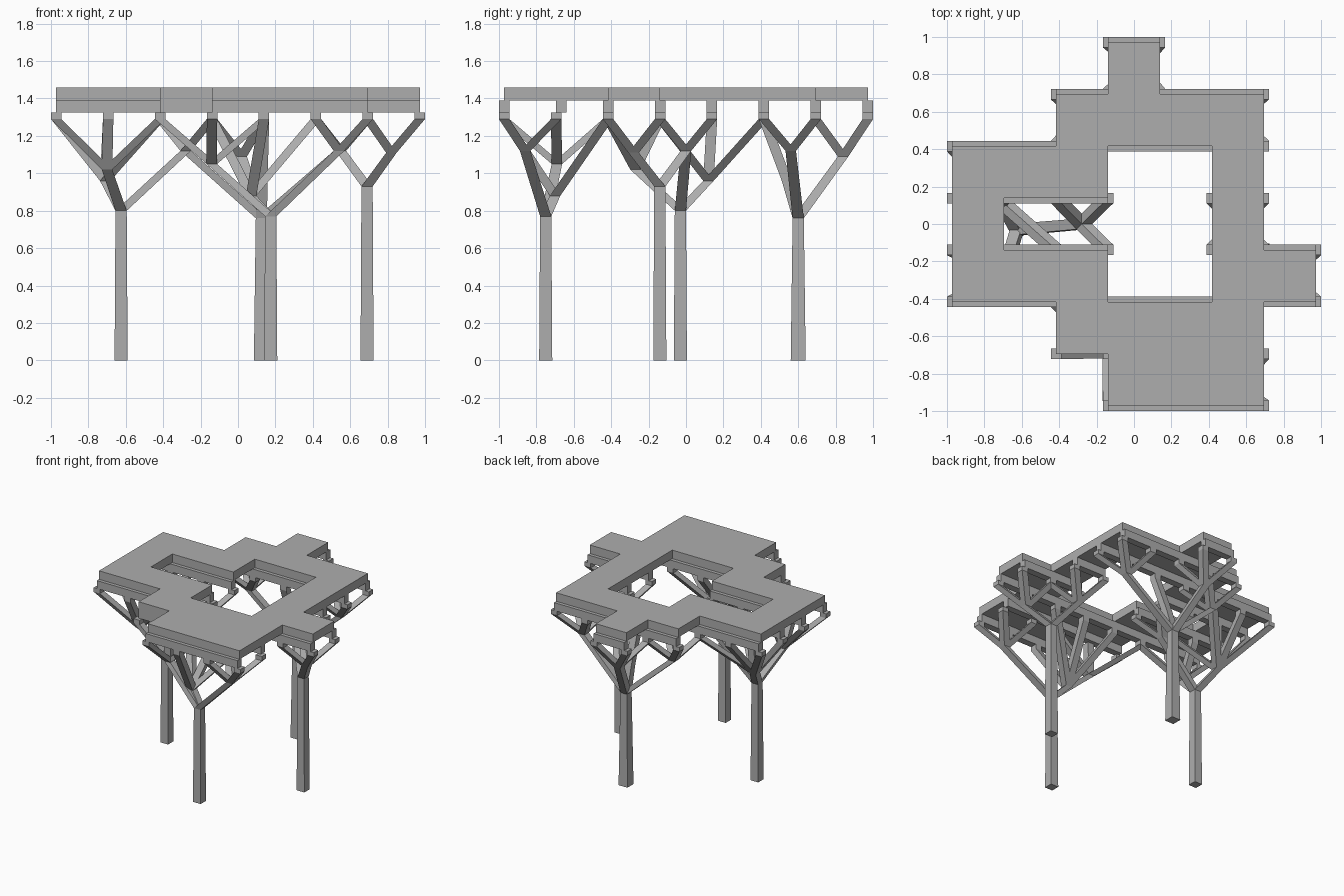
import bpy, bmesh
from mathutils import Vector

cube = bpy.data.objects.get("Cube")
if cube:
    bpy.data.objects.remove(cube)

STEP = 1.944 / 7
PAD = 0.056          # width of beams, pads and twigs
FORK = 0.06          # width at trunk tops
PAD_LOW, PAD_TOP, BEAM_TOP, DECK_TOP = 1.29, 1.325, 1.39, 1.46

grey = bpy.data.materials.new("concrete_grey")
grey.use_nodes = True
colour = (0.42, 0.42, 0.42, 1)
grey.diffuse_color = colour
grey.node_tree.nodes["Principled BSDF"].inputs["Base Color"].default_value = colour


def line(i):
    """Coordinate of grid line i (0 to 7)."""
    return -0.972 + STEP * i


def finish(name, bm):
    bmesh.ops.recalc_face_normals(bm, faces=bm.faces)
    mesh = bpy.data.meshes.new(name)
    bm.to_mesh(mesh)
    bm.free()
    mesh.materials.append(grey)
    obj = bpy.data.objects.new(name, mesh)
    bpy.context.collection.objects.link(obj)
    return obj


def add_prism(bm, low, high, low_size, high_size):
    """Prism between two horizontal rectangles, sheared when it leans."""
    rings = []
    for centre, size in ((low, low_size), (high, high_size)):
        rings.append([bm.verts.new(Vector(centre) + Vector((sx * size[0] / 2, sy * size[1] / 2, 0)))
                      for sx, sy in ((-1, -1), (1, -1), (1, 1), (-1, 1))])
    bm.faces.new(rings[0])
    bm.faces.new(rings[1])
    for k in range(4):
        n = (k + 1) % 4
        bm.faces.new((rings[0][k], rings[0][n], rings[1][n], rings[1][k]))


def square(size):
    return (size, size)


# Deck plan, rows from front to back
PLAN = ["...###.", "..####.", "###..##", "#....#.", "###..#.", "..####.", "...#..."]
cells = {(i, j) for j, row in enumerate(PLAN) for i, c in enumerate(row) if c == "#"}

# Deck slab
bm = bmesh.new()
for i, j in sorted(cells):
    bm.faces.new([bm.verts.new((line(i + a), line(j + b), BEAM_TOP))
                  for a, b in ((0, 0), (1, 0), (1, 1), (0, 1))])
bmesh.ops.remove_doubles(bm, verts=bm.verts, dist=0.001)
grown = bmesh.ops.extrude_face_region(bm, geom=bm.faces[:])
for v in grown["geom"]:
    if isinstance(v, bmesh.types.BMVert):
        v.co.z = DECK_TOP
finish("deck_slab", bm)

# Joists along x under each grid line
bm = bmesh.new()
for j in range(8):
    used = [(i, j) in cells or (i, j - 1) in cells for i in range(7)] + [False]
    start = None
    for i, on in enumerate(used):
        if on and start is None:
            start = i
        elif not on and start is not None:
            x, length = (line(start) + line(i)) / 2, line(i) - line(start)
            y = line(j) + (PAD / 2 if j == 1 else 0)
            add_prism(bm, (x, y, PAD_TOP), (x, y, BEAM_TOP), (length, PAD), (length, PAD))
            start = None
finish("deck_joists", bm)

# Bearing pads at every grid crossing of the deck
bm = bmesh.new()
for i, j in sorted({(i + a, j + b) for i, j in cells for a in (0, 1) for b in (0, 1)}):
    add_prism(bm, (line(i), line(j), PAD_LOW), (line(i), line(j), PAD_TOP), square(PAD), square(PAD))
finish("bearing_pads", bm)


def block(i, j):
    return [(i + a, j + b) for a in (0, 1) for b in (0, 1)]


# Each tree: trunk top, then forks with the grid crossings they carry
TREES = {
    "left_side": ((-0.625, -0.03, 0.80), [
        ((-0.28, 0.0, 1.12), [(2, 4), (3, 3), (3, 4)]),
        ((-0.71, 0.12, 0.96), block(0, 4) + [(2, 5), (2, 3)]),
        ((-0.70, -0.27, 1.02), block(0, 2) + [(2, 2)])]),
    "front": ((0.175, -0.75, 0.77), [
        ((-0.14, -0.69, 1.05), [(3, 0), (2, 1), (4, 1), (3, 1), (2, 2)]),
        ((0.07, -0.70, 0.88), [(4, 0), (3, 2), (4, 2), (5, 2)]),
        ((0.54, -0.86, 1.12), block(5, 0))]),
    "right_side": ((0.69, -0.14, 0.93), [
        ((0.82, -0.28, 1.11), block(6, 2)),
        ((0.55, 0.0, 1.12), block(5, 3))]),
    "back": ((0.125, 0.60, 0.76), [
        ((0.54, 0.56, 1.12), block(5, 5)),
        ((0.02, 0.84, 1.09), block(3, 6)),
        ((-0.28, 0.56, 1.12), block(2, 5)),
        ((0.13, 0.54, 0.96), [(4, 5)])]),
}
for name, (top, forks) in TREES.items():
    bm = bmesh.new()
    foot = 0.08 if name == "back" else 0.07
    add_prism(bm, (top[0], top[1], 0), top, square(foot), square(FORK))
    finish(name + "_trunk", bm)
    bm = bmesh.new()
    for fork, carried in forks:
        add_prism(bm, top, fork, square(FORK), square(PAD))
        for i, j in carried:
            add_prism(bm, fork, (line(i), line(j), PAD_LOW), square(PAD), square(PAD))
    finish(name + "_branches", bm)
